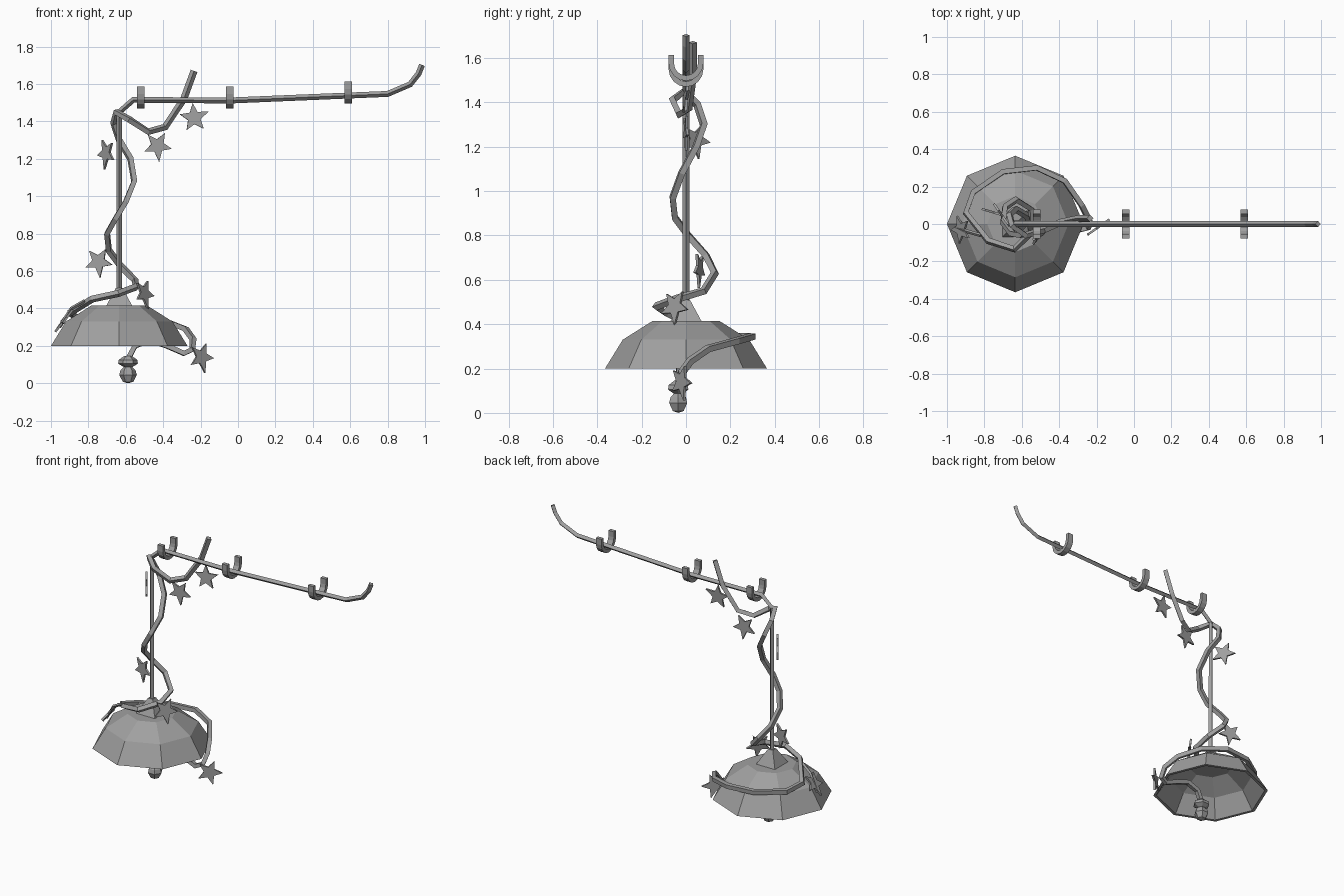
import bpy, bmesh, math
from mathutils import Matrix, Vector

cube = bpy.data.objects.get("Cube")
if cube:
    bpy.data.objects.remove(cube, do_unlink=True)

GREY = bpy.data.materials.new("plain_grey")
GREY.use_nodes = True
GREY.diffuse_color = (0.35, 0.35, 0.35, 1)
GREY.node_tree.nodes["Principled BSDF"].inputs["Base Color"].default_value = (0.35, 0.35, 0.35, 1)

LAMP_X = -0.635


def add_object(name, data):
    obj = bpy.data.objects.new(name, data)
    data.materials.append(GREY)
    bpy.context.collection.objects.link(obj)
    return obj


def add_mesh(name, bm):
    bmesh.ops.remove_doubles(bm, verts=bm.verts, dist=0.0005)
    bmesh.ops.recalc_face_normals(bm, faces=bm.faces)
    mesh = bpy.data.meshes.new(name)
    bm.to_mesh(mesh)
    bm.free()
    return add_object(name, mesh)


def lathe(name, profile, sides, x, y, turn=0.0):
    """Spin a (radius, height) profile around a vertical axis."""
    bm = bmesh.new()
    rings = []
    for r, z in profile:
        angles = [turn + math.tau * i / sides for i in range(sides)]
        rings.append([bm.verts.new((x + r * math.cos(a), y + r * math.sin(a), z)) for a in angles])
    for low, high in zip(rings, rings[1:]):
        for i in range(sides):
            j = (i + 1) % sides
            bm.faces.new((low[i], low[j], high[j], high[i]))
    return add_mesh(name, bm)


def tube(name, points, radius):
    """Four-sided rod along a polyline."""
    curve = bpy.data.curves.new(name, "CURVE")
    curve.dimensions = "3D"
    curve.bevel_depth = radius
    curve.bevel_resolution = 0
    curve.use_fill_caps = True
    spline = curve.splines.new("POLY")
    spline.points.add(len(points) - 1)
    for point, co in zip(spline.points, points):
        point.co = (*co, 1)
        point.radius = 1
    spline.use_smooth = False
    return add_object(name, curve)


def leaf(name, centre, normal, tip, size=0.078):
    """Thin five-pointed leaf facing normal, with its longest point along tip."""
    n = Vector(normal).normalized()
    t = Vector(tip)
    t = (t - n * t.dot(n)).normalized()
    frame = Matrix((t, n.cross(t), n)).transposed().to_4x4()
    bm = bmesh.new()
    outline = []
    for i in range(10):
        r = size * (0.45 if i % 2 else 1.0 if i else 1.12)
        a = math.tau * i / 10
        outline.append(bm.verts.new((r * math.cos(a), r * math.sin(a), -0.006)))
    face = bm.faces.new(outline)
    top = bmesh.ops.extrude_face_region(bm, geom=[face])["geom"]
    bmesh.ops.translate(bm, vec=(0, 0, 0.012), verts=[v for v in top if isinstance(v, bmesh.types.BMVert)])
    bmesh.ops.transform(bm, matrix=Matrix.Translation(centre) @ frame, verts=bm.verts)
    return add_mesh(name, bm)


def hook(name, x, bottom):
    """Open U-shaped band cradling the arm."""
    r, half = 0.066, 0.02
    path = [(-r, 0.038)]
    path += [(-r * math.cos(math.pi * i / 8), -r * math.sin(math.pi * i / 8)) for i in range(9)]
    path.append((r, 0.038))
    bm = bmesh.new()
    rows = [[bm.verts.new((x + s * half, y, bottom + 0.08 + z)) for s in (-1, 1)] for y, z in path]
    for a, b in zip(rows, rows[1:]):
        bm.faces.new((a[0], a[1], b[1], b[0]))
    obj = add_mesh(name, bm)
    thick = obj.modifiers.new("thickness", "SOLIDIFY")
    thick.thickness = 0.024
    thick.offset = 0


# Octagonal shade with inner wall, and the square cap on top
lathe("shade", [(0, 0.415), (0.15, 0.415), (0.285, 0.33), (0.365, 0.2), (0.345, 0.2),
                (0.268, 0.318), (0.14, 0.395), (0, 0.395)], 8, LAMP_X, 0)
lathe("shade_cap", [(0, 0.412), (0.1, 0.412), (0.025, 0.51), (0, 0.51)], 4, LAMP_X, 0, math.pi / 4)

# Bulb and its socket
lathe("bulb", [(0, 0), (0.028, 0.008), (0.047, 0.045), (0.04, 0.07), (0.018, 0.092), (0, 0.092)],
      6, -0.588, -0.035)
lathe("socket", [(0, 0.085), (0.02, 0.085), (0.053, 0.105), (0.05, 0.125), (0.022, 0.145), (0, 0.145)],
      6, -0.588, -0.035)

# Pole and arm in one bent rod
tube("pole_and_arm", [(LAMP_X, 0, 0.42), (LAMP_X, 0, 1.45), (-0.56, 0, 1.515), (-0.04, 0, 1.512),
                      (0.8, 0, 1.547), (0.92, 0, 1.598), (0.965, 0, 1.655), (0.984, 0, 1.702)], 0.016)

for label, hx, hz in (("inner", -0.52, 1.468), ("middle", -0.045, 1.468), ("outer", 0.59, 1.495)):
    hook(label + "_hook", hx, hz)

# Vine winding down the pole, around the shade and in to the bulb
tube("vine", [
    (-0.235, 0.03, 1.67), (-0.29, 0.03, 1.52), (-0.39, 0.01, 1.37), (-0.48, -0.03, 1.345),
    (-0.58, -0.06, 1.41), (-0.65, -0.01, 1.45), (-0.665, 0.05, 1.39), (-0.635, 0.08, 1.3),
    (-0.575, 0.045, 1.2), (-0.555, -0.02, 1.08), (-0.6, -0.06, 0.97), (-0.655, -0.05, 0.88),
    (-0.7, 0.01, 0.8), (-0.69, 0.09, 0.71), (-0.63, 0.13, 0.63), (-0.55, 0.08, 0.55),
    (-0.545, -0.04, 0.515), (-0.64, -0.135, 0.48), (-0.78, -0.09, 0.45), (-0.9, 0.06, 0.375),
    (-0.86, 0.17, 0.35), (-0.7, 0.28, 0.345), (-0.52, 0.3, 0.345), (-0.37, 0.23, 0.325),
    (-0.28, 0.1, 0.29), (-0.24, 0.02, 0.235), (-0.245, -0.02, 0.18), (-0.29, -0.03, 0.16),
    (-0.38, -0.03, 0.2), (-0.47, -0.03, 0.23), (-0.55, -0.03, 0.2), (-0.588, -0.035, 0.13)], 0.019)

# Leaves: centre, facing, tip direction
leaves = [
    ((-0.235, 0, 1.42), (0.1, -1, 0.1), (0.7, 0, 0.3)),
    ((-0.43, 0, 1.27), (0.1, -1, 0), (0.1, 0, -1)),
    ((-0.705, 0.045, 1.23), (-1, -0.7, 0), (-0.3, 0, -1)),
    ((-0.745, 0.06, 0.65), (-0.3, -1, 0), (0.1, 0, -1)),
    ((-0.5, -0.05, 0.48), (1, -0.8, 0.2), (0.2, 0, -1)),
    ((-0.925, -0.03, 0.345), (-0.8, -0.1, 0.6), (-0.6, 0, -0.8)),
    ((-0.195, -0.02, 0.14), (0.7, -1, 0), (0.3, 0, -1)),
]
for number, (centre, facing, tip) in enumerate(leaves, 1):
    leaf(f"leaf_{number}", centre, facing, tip)
    if number in (1, 2, 4):
        continue
# Tendril holding the leaf on the shade's outer side
tube("leaf_tendril", [(-0.82, -0.06, 0.44), (-0.89, -0.04, 0.4), (-0.955, -0.02, 0.3)], 0.01)
